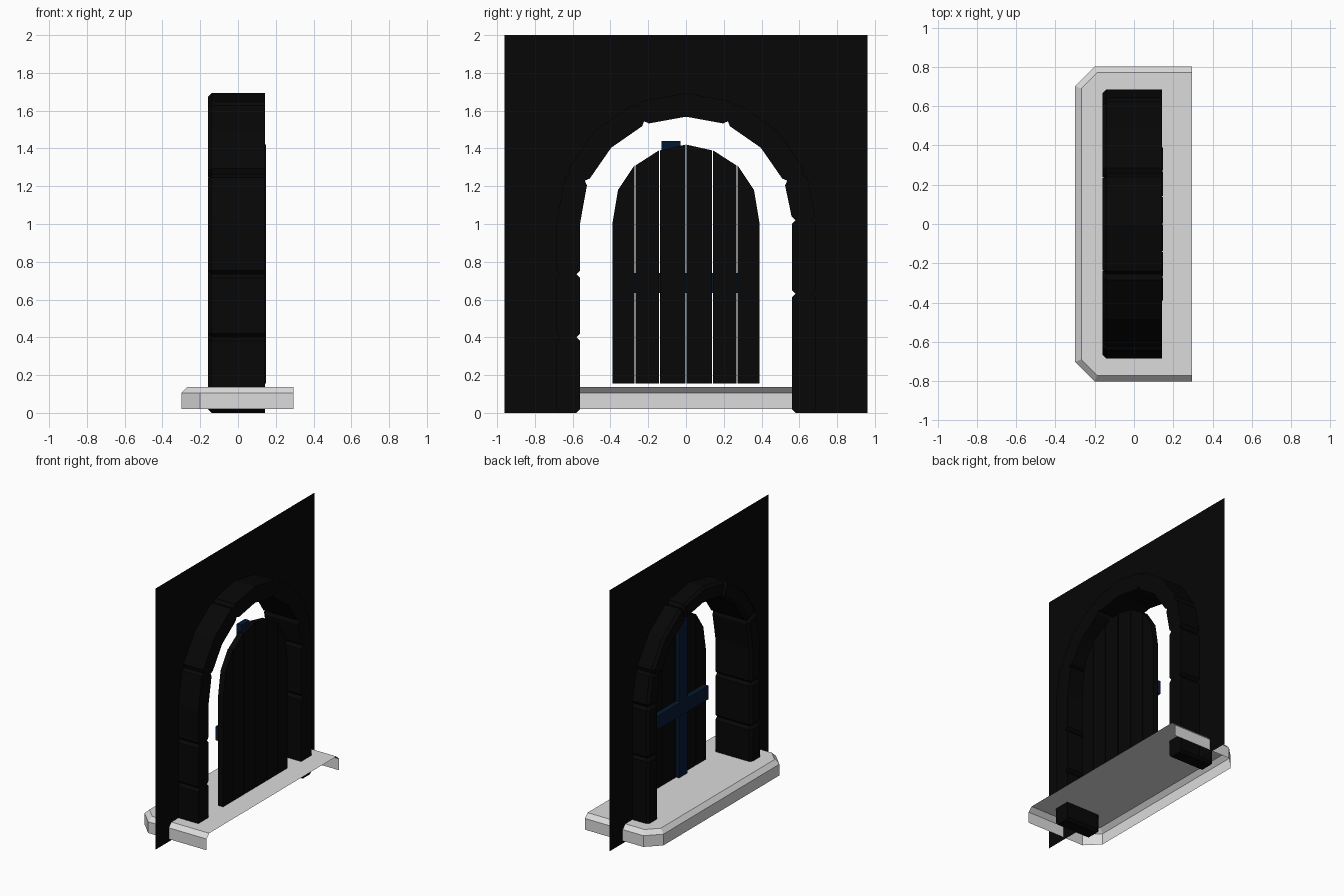
import bpy, bmesh, math

cube = bpy.data.objects.get("Cube")
if cube:
    bpy.data.objects.remove(cube, do_unlink=True)


def material(name, r, g, b):
    m = bpy.data.materials.new(name)
    m.use_nodes = True
    m.diffuse_color = (r, g, b, 1)
    m.node_tree.nodes["Principled BSDF"].inputs["Base Color"].default_value = (r, g, b, 1)
    return m


BLACK = material("near black", 0.002, 0.002, 0.002)
BLUE = material("navy", 0.0015, 0.0095, 0.031)
GREY = material("pale grey", 0.71, 0.71, 0.71)


def finish(name, bm, mat):
    bmesh.ops.recalc_face_normals(bm, faces=bm.faces)
    me = bpy.data.meshes.new(name)
    bm.to_mesh(me)
    bm.free()
    me.materials.append(mat)
    ob = bpy.data.objects.new(name, me)
    bpy.context.collection.objects.link(ob)


def loft(name, rings, mat, closed=True, caps=(True, True)):
    """Skin a list of equal point rings."""
    bm = bmesh.new()
    vs = [[bm.verts.new(p) for p in ring] for ring in rings]
    n = len(vs[0])
    for a, b in zip(vs, vs[1:]):
        for i in range(n if closed else n - 1):
            j = (i + 1) % n
            bm.faces.new((a[i], a[j], b[j], b[i]))
    for ring, cap in zip((vs[0], vs[-1]), caps):
        if cap:
            bm.faces.new(ring)
    finish(name, bm, mat)


def slab(name, outline, x0, x1, mat):
    """Extrude a (y, z) outline along x."""
    loft(name, [[(x, y, z) for y, z in outline] for x in (x0, x1)], mat)


# Arch path: straight below the spring line, round above it
SPRING, INNER, THICK, BEV = 1.008, 0.56, 0.125, 0.02
STEP = math.pi / 8


def arch_point(u, r):
    if u < 0:
        return r, SPRING + u
    a = u / INNER
    return r * math.cos(a), SPRING + r * math.sin(a)


def stone(name, u0, u1, side):
    knots = [k * STEP * INNER for k in range(8)]
    us = [u0, u0 + BEV] + [k for k in knots if u0 + 0.03 < k < u1 - 0.03] + [u1 - BEV, u1]
    rings = []
    for i, u in enumerate(us):
        e = BEV if i in (0, len(us) - 1) else 0
        lo, hi = INNER + e, INNER + THICK - e
        section = [(lo, 0.143), (lo, -0.14), (lo + BEV, -0.16 + e),
                   (hi - BEV, -0.16 + e), (hi, -0.14), (hi, 0.143)]
        ring = []
        for r, x in section:
            y, z = arch_point(u, r)
            ring.append((x, side * y, z))
        rings.append(ring)
    loft(name, rings, BLACK)


# Frame stones
first, second = STEP * INNER, 3 * STEP * INNER
joints = {-1: (0, 0.4, 0.735), 1: (0, 0.63, 1.02)}
for side, label in ((-1, "near"), (1, "far")):
    us = [z - SPRING for z in joints[side]] + [first, second]
    for i, (a, b) in enumerate(zip(us, us[1:])):
        stone(f"{label}_frame_stone_{i + 1}", a, b, side)
stone("keystone", second, 5 * STEP * INNER, 1)

# Wall sheet: a strip between the arched opening and the outer border
HOLE = 0.62
opening = [(HOLE, 0)] + [arch_point(k * STEP * INNER, HOLE) for k in range(9)] + [(-HOLE, 0)]
half = [(0.96, 0), (0.96, SPRING), (0.96, 1.5), (0.96, 2), (0.4, 2)]
border = half + [(0, 2)] + [(-y, z) for y, z in reversed(half)]
loft("wall", [[(-0.025, y, z) for y, z in ring] for ring in (opening, border)],
     BLACK, closed=False, caps=(False, False))

# Door planks
BOTTOM, GAP = 0.155, 0.003
planks = [
    [(0, 1.42), (0.14, 1.39)],
    [(0.14, 1.39), (0.27, 1.31)],
    [(0.27, 1.31), (0.36, 1.18), (0.39, 1.0)],
]
for side, label in ((-1, "near"), (1, "far")):
    for i, top in enumerate(planks):
        a = top[0][0] + GAP
        b = top[-1][0] - (GAP if i < 2 else 0)
        pts = [(a, BOTTOM), (a, top[0][1])] + top[1:-1] + [(b, top[-1][1]), (b, BOTTOM)]
        slab(f"{label}_door_plank_{i + 1}", [(side * y, z) for y, z in pts], 0.105, 0.147, BLACK)


def box(name, x0, x1, y0, y1, z0, z1, mat):
    slab(name, [(y0, z0), (y1, z0), (y1, z1), (y0, z1)], x0, x1, mat)


# Door braces
box("upright_brace", 0.08, 0.12, -0.13, -0.03, BOTTOM, 1.44, BLUE)
box("cross_brace", 0.065, 0.104, -0.365, 0.365, 0.635, 0.74, BLUE)


# Doorstep shell, open below and along the straight edge
def step_ring(inset, z):
    side = [(0.295, 0.802 - inset), (-0.2 + inset * 0.4, 0.802 - inset),
            (-0.3 + inset, 0.702 - inset * 0.4)]
    pts = [(x, -y) for x, y in side] + side[::-1]
    return [(x, y, z) for x, y in pts]


loft("doorstep", [step_ring(0, 0.02), step_ring(0, 0.106), step_ring(0.032, 0.138)],
     GREY, closed=False, caps=(False, True))
